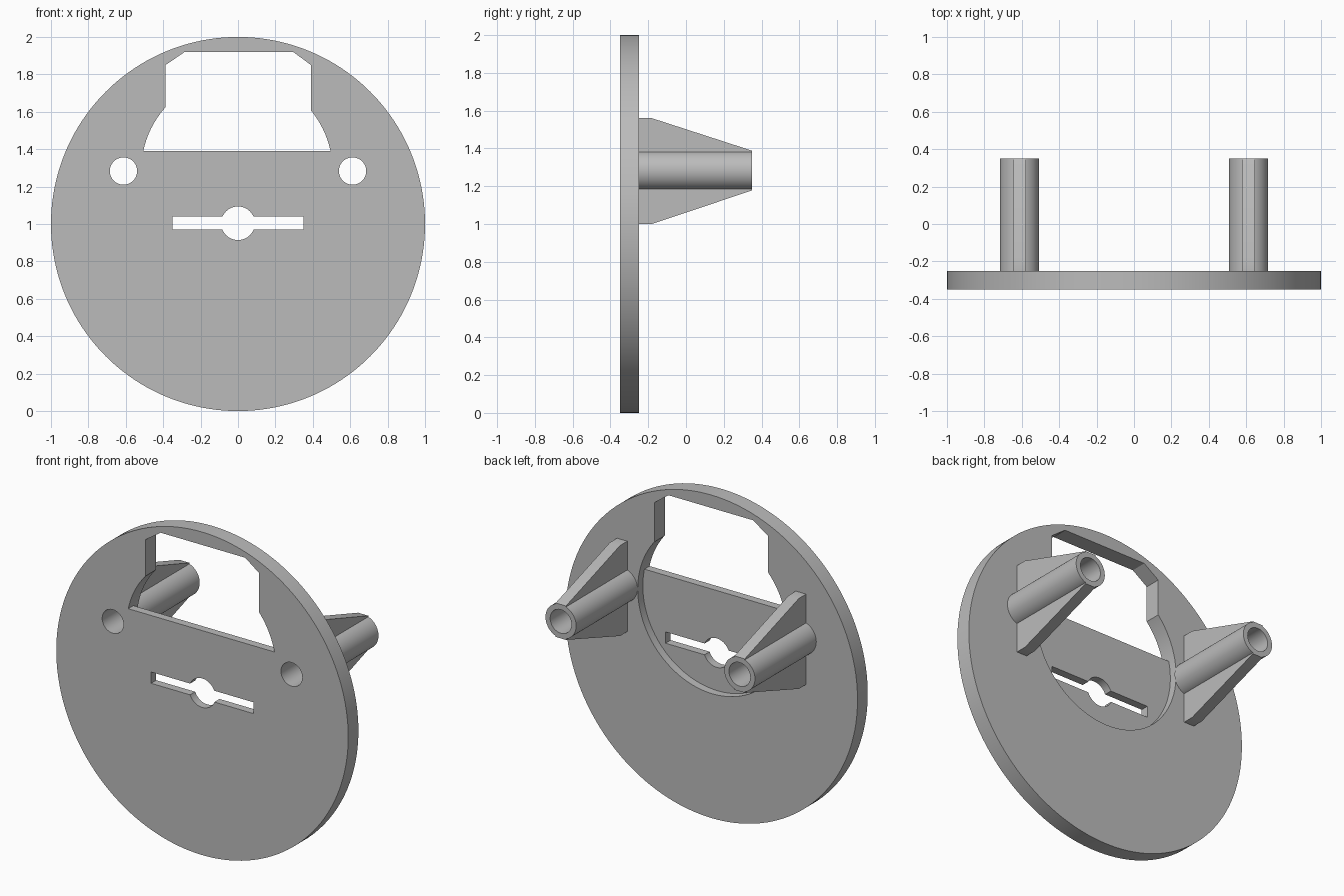
import bpy, bmesh, math
from mathutils import Vector

if "Cube" in bpy.data.objects:
    bpy.data.objects.remove(bpy.data.objects["Cube"], do_unlink=True)

gray = bpy.data.materials.new("plain gray")
gray.use_nodes = True
gray.diffuse_color = (0.5, 0.5, 0.5, 1)
gray.node_tree.nodes["Principled BSDF"].inputs["Base Color"].default_value = (0.5, 0.5, 0.5, 1)

FRONT, FLOOR, BACK, TIP = -0.35, -0.30, -0.25, 0.35
POST_X, POST_Z = 0.6125, 1.283
POST_R, HOLE_R = 0.105, 0.073


def prism(name, points, depth, along="y"):
    """Extrude a closed outline: (x, z) points along y, or (y, z) points along x."""
    bm = bmesh.new()
    start, end = depth
    place = (lambda p, d: (p[0], d, p[1])) if along == "y" else (lambda p, d: (d, p[0], p[1]))
    face = bm.faces.new([bm.verts.new(place(p, start)) for p in points])
    side = bmesh.ops.extrude_face_region(bm, geom=[face])["geom"]
    shift = Vector(place((0, 0), end - start))
    bmesh.ops.translate(bm, vec=shift, verts=[v for v in side if isinstance(v, bmesh.types.BMVert)])
    bmesh.ops.recalc_face_normals(bm, faces=bm.faces)
    mesh = bpy.data.meshes.new(name)
    bm.to_mesh(mesh)
    bm.free()
    mesh.materials.append(gray)
    obj = bpy.data.objects.new(name, mesh)
    bpy.context.collection.objects.link(obj)
    return obj


def circle(x, z, r, n):
    return [(x + r * math.cos(math.tau * i / n), z + r * math.sin(math.tau * i / n)) for i in range(n)]


def rect(x0, x1, z0, z1):
    return [(x0, z0), (x1, z0), (x1, z1), (x0, z1)]


def combine(obj, other, operation="DIFFERENCE"):
    """Apply an exact boolean and discard the second solid."""
    mod = obj.modifiers.new("cut", "BOOLEAN")
    mod.operation, mod.solver, mod.object = operation, "EXACT", other
    bpy.context.view_layer.objects.active = obj
    bpy.ops.object.modifier_apply(modifier=mod.name)
    bpy.data.objects.remove(other, do_unlink=True)


def smooth(obj):
    bpy.ops.object.select_all(action="DESELECT")
    obj.select_set(True)
    bpy.context.view_layer.objects.active = obj
    bpy.ops.object.shade_smooth_by_angle(angle=math.radians(25))


THROUGH = (FRONT - 0.1, BACK + 0.1)

# Round plate
plate = prism("round_plate", circle(0, 1, 1, 160), (FRONT, BACK))

# Round recess in the back, going right through above the ledge
recess = prism("recess_cutter", circle(-0.006, POST_Z, 0.512, 96), THROUGH)
combine(recess, prism("ledge", rect(-1, 1, 0, 1.39), (FRONT - 0.2, FLOOR)))
combine(plate, recess)

# Window with chamfered upper corners
window = [(-0.387, 1.47), (0.39, 1.47), (0.39, 1.85), (0.295, 1.92), (-0.285, 1.92), (-0.387, 1.85)]
combine(plate, prism("window_cutter", window, THROUGH))

# Slot with a round centre
slot = prism("slot_cutter", rect(-0.35, 0.35, 0.97, 1.04), THROUGH)
combine(slot, prism("slot_hole", circle(0, 1.004, 0.09, 48), (FRONT - 0.11, BACK + 0.11)), "UNION")
combine(plate, slot)

# Hollow posts with tapered ribs behind the plate
rib = [(BACK, 1.0), (-0.18, 1.0), (TIP, POST_Z - POST_R), (TIP, POST_Z + POST_R), (-0.18, 1.56), (BACK, 1.56)]
for side, x in (("left", POST_X), ("right", -POST_X)):
    combine(plate, prism("screw_hole", circle(x, POST_Z, HOLE_R, 48), THROUGH))
    post = prism(side + "_post", circle(x, POST_Z, POST_R, 48), (BACK, TIP))
    combine(post, prism("rib", rib, (x - 0.035, x + 0.035), along="x"), "UNION")
    combine(post, prism("bore", circle(x, POST_Z, HOLE_R, 48), (BACK - 0.1, TIP + 0.1)))
    smooth(post)
smooth(plate)
